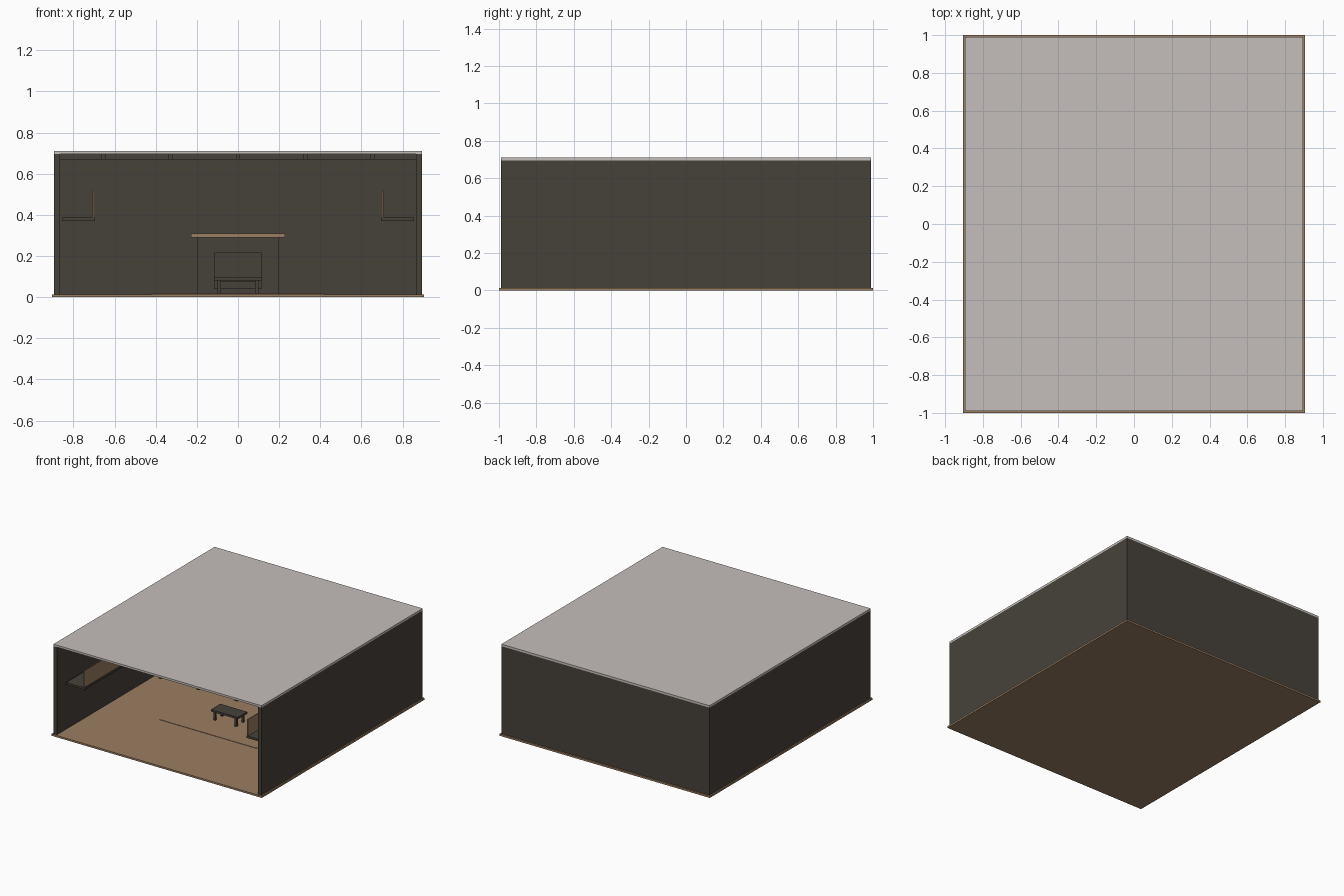
import bpy

old = bpy.data.objects.get("Cube")
if old:
    bpy.data.objects.remove(old, do_unlink=True)


def material(name, rgb):
    mat = bpy.data.materials.new(name)
    mat.use_nodes = True
    mat.diffuse_color = (*rgb, 1)
    mat.node_tree.nodes["Principled BSDF"].inputs["Base Color"].default_value = (*rgb, 1)
    return mat


wood = material("warm wood", (0.33, 0.21, 0.12))
charcoal = material("charcoal", (0.062, 0.053, 0.042))
plaster = material("pale plaster", (0.56, 0.52, 0.50))


def box(name, x, y, z, mat):
    """Box spanning the (low, high) pairs on each axis."""
    bpy.ops.mesh.primitive_cube_add(size=1, location=[sum(s) / 2 for s in (x, y, z)])
    ob = bpy.context.object
    ob.name = name
    ob.scale = [s[1] - s[0] for s in (x, y, z)]
    bpy.ops.object.transform_apply(location=False, rotation=False, scale=True)
    ob.data.materials.append(mat)
    return ob


def sides(name, x, y, z, mat):
    """The same box on the left and, mirrored, on the right."""
    box(name + "_left", x, y, z, mat)
    box(name + "_right", (-x[1], -x[0]), y, z, mat)


FLOOR, CEILING = 0.014, 0.695
W, D, T = 0.895, 0.99, 0.03

# Room shell, open at the front
box("floor", (-0.905, 0.905), (-1, 1), (0, FLOOR), wood)
sides("wall", (W - T, W), (-D, D), (FLOOR, CEILING), charcoal)
box("back_wall", (T - W, W - T), (D - T, D), (FLOOR, CEILING), charcoal)
box("ceiling", (-W, W), (-D, D), (CEILING, 0.711), plaster)

# Ceiling beams
for i in range(-2, 3):
    x = i * 0.327
    box(f"long_beam_{i + 3}", (x - 0.01, x + 0.01), (-0.96, D - T), (0.67, CEILING), charcoal)
    y = i * 0.36
    box(f"cross_beam_{i + 3}", (T - W, W - T), (y - 0.01, y + 0.01), (0.668, CEILING), charcoal)

# Wall shelves with upright boards on the inner edge
sides("wall_shelf", (0.695, 0.855), (-0.89, 0.89), (0.37, 0.386), charcoal)
sides("shelf_board", (0.701, 0.708), (-0.89, 0.89), (0.386, 0.515), wood)

# Rug
box("rug", (-0.42, 0.42), (-0.37, 0.15), (FLOOR, FLOOR + 0.003), wood)

# Low table
MID = -0.11
box("table_top", (-0.116, 0.116), (MID - 0.058, MID + 0.058), (0.082, 0.097), charcoal)
box("table_apron", (-0.098, 0.098), (MID - 0.042, MID + 0.042), (0.073, 0.082), charcoal)
for end, y in (("front", MID - 0.042), ("back", MID + 0.042)):
    sides(f"table_leg_{end}", (0.083, 0.099), (y - 0.008, y + 0.008), (FLOOR, 0.082), charcoal)

# Counter at the back, with a front panel
box("counter_base", (-0.197, 0.197), (0.52, 0.68), (FLOOR, 0.291), charcoal)
box("counter_top", (-0.228, 0.228), (0.49, 0.71), (0.291, 0.309), wood)
box("counter_panel", (-0.113, 0.113), (0.512, 0.52), (0.04, 0.216), charcoal)
